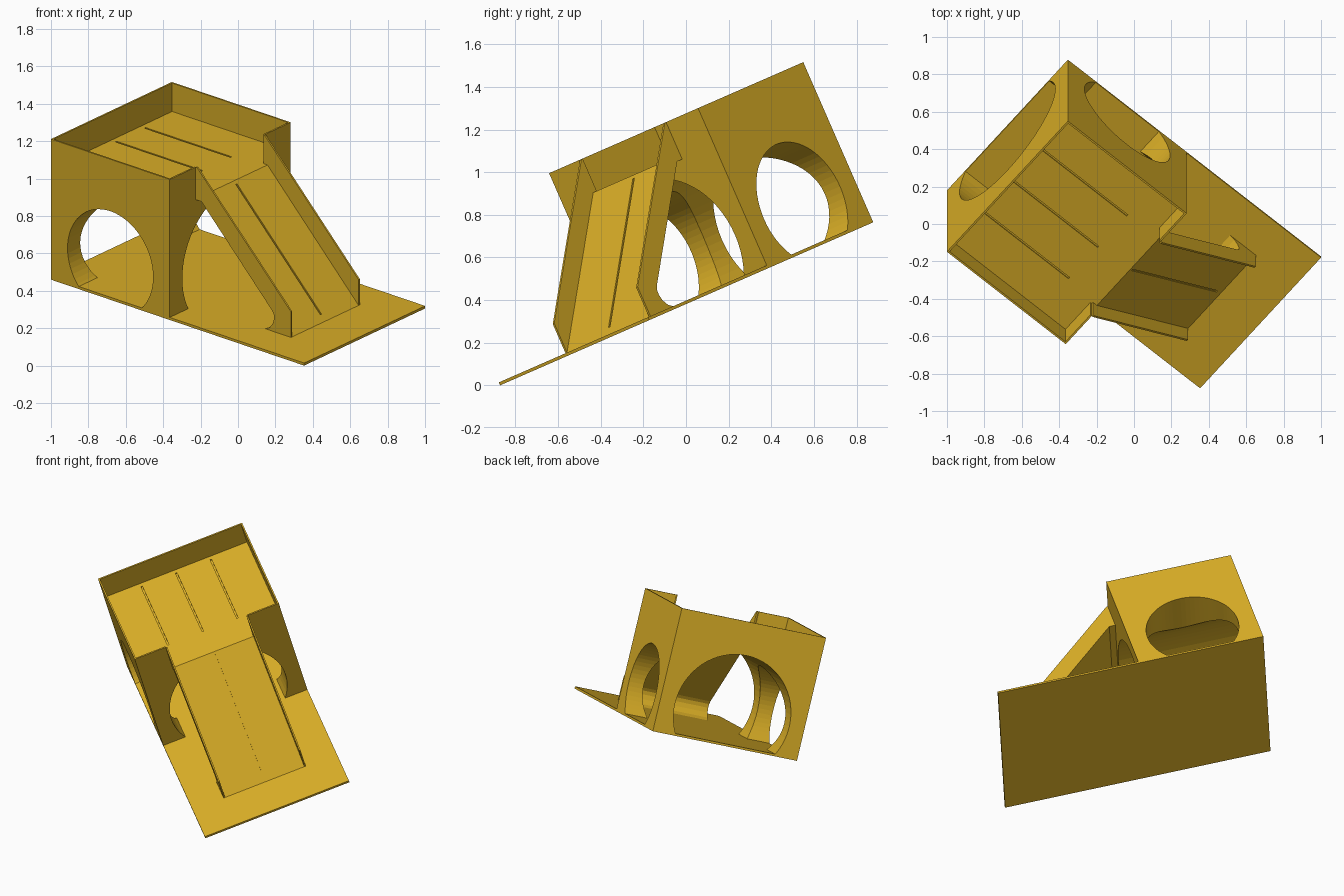
import bpy, bmesh, math
from mathutils import Matrix, Vector

if "Cube" in bpy.data.objects:
    bpy.data.objects.remove(bpy.data.objects["Cube"])

# Local frame: x along the slide, y across, z up; the whole toy is tilted at the end
L, W, T = 1.775, 1.0, 0.015          # base plate
TL, DECK, TOP = 0.833, 0.654, 0.82   # tower length, deck height, wall top
V0, V1, TH = 0.215, 0.785, 0.01      # slide sides, sheet thickness
END = 1.5

gold = bpy.data.materials.new("golden yellow")
gold.diffuse_color = (0.71, 0.43, 0.02, 1)
gold.use_nodes = True
gold.node_tree.nodes["Principled BSDF"].inputs["Base Color"].default_value = gold.diffuse_color
parts, cutters = [], []


def prism(name, profile, y0, y1, group=parts):
    """Extrude an (x, z) outline from y0 to y1."""
    bm = bmesh.new()
    face = bm.faces.new([bm.verts.new((x, y0, z)) for x, z in profile])
    ext = bmesh.ops.extrude_face_region(bm, geom=[face])
    bmesh.ops.translate(bm, vec=(0, y1 - y0, 0),
                        verts=[v for v in ext["geom"] if isinstance(v, bmesh.types.BMVert)])
    bmesh.ops.recalc_face_normals(bm, faces=bm.faces)
    me = bpy.data.meshes.new(name)
    bm.to_mesh(me)
    bm.free()
    me.materials.append(gold)
    ob = bpy.data.objects.new(name, me)
    bpy.context.collection.objects.link(ob)
    group.append(ob)
    return ob


def box(name, x0, x1, y0, y1, z0, z1, group=parts):
    return prism(name, [(x0, z0), (x1, z0), (x1, z1), (x0, z1)], y0, y1, group)


def cut(ob, cutter):
    mod = ob.modifiers.new(cutter.name, "BOOLEAN")
    mod.operation, mod.object, mod.solver = "DIFFERENCE", cutter, "EXACT"
    cutter.hide_render = True
    cutter.display_type = "WIRE"


def circle(cx, cz, r, n=64):
    return [(cx + r * math.cos(2 * math.pi * i / n), cz + r * math.sin(2 * math.pi * i / n))
            for i in range(n)]


# Base plate
box("base_plate", 0, L, 0, W, 0, T)

# Tower block with two crossing round tunnels
tower = box("tower", 0, TL, 0, W, T, DECK)
cut(tower, prism("cross_tunnel_cutter", circle(TL / 2, 0.217, 0.30), -0.1, W + 0.1, cutters))
long_tunnel = prism("long_tunnel_cutter", circle(0, 0.207, 0.396), -0.1, TL + 0.1, cutters)
long_tunnel.data.transform(Matrix.Translation((0, W / 2, 0)) @ Matrix.Rotation(-math.pi / 2, 4, "Z"))
cut(tower, long_tunnel)

# Low walls around the deck, open at the slide
box("back_wall", 0, TH, 0, W, DECK, TOP)
for side, y in (("left", 0), ("right", W - TH)):
    box(side + "_wall", TH, TL, y, y + TH, DECK, TOP)
box("left_front_wall", TL - TH, TL, TH, V0, DECK, TOP)
box("right_front_wall", TL - TH, TL, V1, W - TH, DECK, TOP)

# Slide sheet with a rounded foot underneath, and the side rails sharing that underside
under = [(1.32, T), (1.35, 0.03), (1.373, 0.06), (1.382, 0.09), (1.38, 0.115), (1.368, 0.135),
         (0.873, 0.63), (TL, 0.63)]
edge = END + T - DECK
slide = prism("slide", [(TL, DECK), (edge, DECK), (END, T)] + under, V0 + TH, V1 - TH)
for side, y in (("left", V0), ("right", V1 - TH)):
    prism(side + "_rail", [(TL, TOP), (0.842, TOP), (END, 0.165), (END, T)] + under, y, y + TH)

# Narrow grooves in the deck and along the slide
for i, y in enumerate((0.25, 0.49, 0.73)):
    cut(tower, box(f"deck_groove_cutter_{i}", 0.04, 0.645, y - 0.005, y + 0.005,
                   DECK - 0.008, DECK + 0.02, cutters))
g = [(edge + 0.015, DECK - 0.015), (END - 0.03, T + 0.03)]
cut(slide, prism("slide_groove_cutter",
                 [(x + d, z + d) for (x, z), d in ((g[0], -0.005), (g[1], -0.005),
                                                   (g[1], 0.02), (g[0], 0.02))],
                 0.495, 0.505, cutters))

# Tilt everything, centre it and stand it on z = 0
rot = Matrix.Rotation(math.radians(23.6), 4, "X") @ Matrix.Rotation(math.radians(-40.3), 4, "Z")
pts = [rot @ v.co for ob in parts for v in ob.data.vertices]
lo = Vector([min(p[i] for p in pts) for i in range(3)])
hi = Vector([max(p[i] for p in pts) for i in range(3)])
mid = (lo + hi) / 2
place = Matrix.Translation((-mid.x, -mid.y, -lo.z)) @ rot
for ob in parts + cutters:
    ob.matrix_world = place
